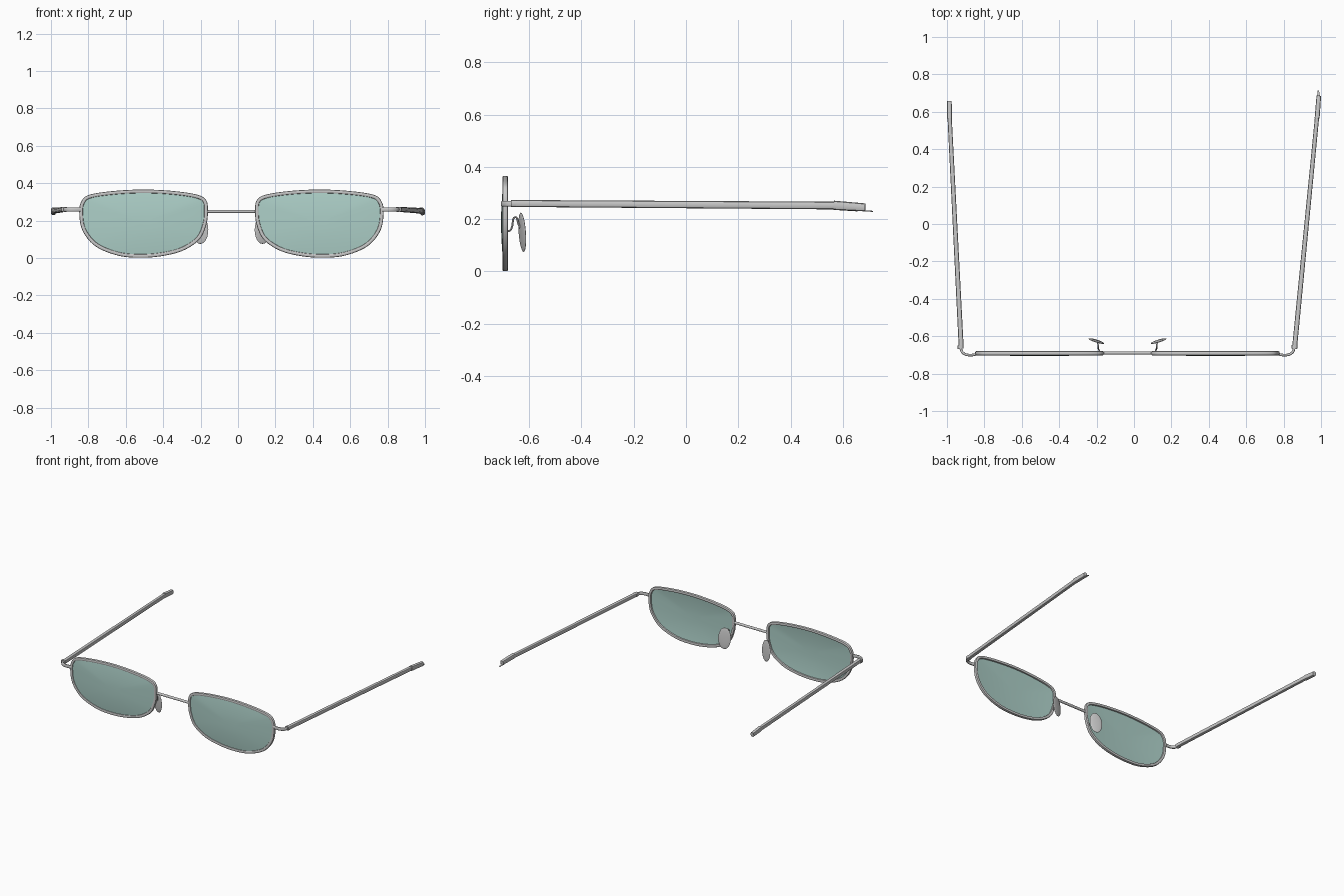
import bpy, bmesh, math
from mathutils import Vector

if "Cube" in bpy.data.objects:
    bpy.data.objects.remove(bpy.data.objects["Cube"])

AXIS = -0.035          # mirror plane of the front frame
RIM_Y = -0.691


def material(name, rgb):
    m = bpy.data.materials.new(name)
    m.diffuse_color = (*rgb, 1)
    m.use_nodes = True
    m.node_tree.nodes["Principled BSDF"].inputs["Base Color"].default_value = m.diffuse_color
    return m


METAL = material("light grey metal", (0.58, 0.58, 0.58))
TINT = material("pale teal lens", (0.42, 0.63, 0.58))


def finish(bm, name, mat, angle=40):
    bmesh.ops.recalc_face_normals(bm, faces=bm.faces)
    me = bpy.data.meshes.new(name)
    bm.to_mesh(me)
    bm.free()
    me.materials.append(mat)
    ob = bpy.data.objects.new(name, me)
    bpy.context.collection.objects.link(ob)
    bpy.ops.object.select_all(action='DESELECT')
    ob.select_set(True)
    bpy.context.view_layer.objects.active = ob
    bpy.ops.object.shade_smooth_by_angle(angle=math.radians(angle))
    return ob


def sweep(name, path, sizes, ref=(0, 0, 1), closed=False, n=12, power=0.6):
    """Sweep a rounded section (width, height) along a path; height follows ref."""
    pts = [Vector(p) for p in path]
    ref, k = Vector(ref), len(pts)
    if len(sizes) == 1:
        sizes = sizes * k
    bm = bmesh.new()
    rings = []
    for i, p in enumerate(pts):
        a = pts[(i - 1) % k] if closed or i else p
        b = pts[(i + 1) % k] if closed or i < k - 1 else p
        t = (b - a).normalized()
        side = t.cross(ref).normalized()
        up = side.cross(t)
        ring = []
        for j in range(n):
            ang = 2 * math.pi * (j + 0.5) / n
            c, s = math.cos(ang), math.sin(ang)
            c = math.copysign(abs(c) ** power, c) * sizes[i][0] / 2
            s = math.copysign(abs(s) ** power, s) * sizes[i][1] / 2
            ring.append(bm.verts.new(p + side * c + up * s))
        rings.append(ring)
    for i in range(k if closed else k - 1):
        r, q = rings[i], rings[(i + 1) % k]
        for j in range(n):
            bm.faces.new((r[j], r[(j + 1) % n], q[(j + 1) % n], q[j]))
    if not closed:
        bm.faces.new(rings[0])
        bm.faces.new(rings[-1])
    return finish(bm, name, METAL)


def spline(ctrl, steps, closed=True):
    """Catmull-Rom curve through the control points."""
    c = [Vector(p) for p in ctrl]
    k, out = len(c), []
    at = (lambda i: c[i % k]) if closed else (lambda i: c[max(0, min(k - 1, i))])
    for i in range(k if closed else k - 1):
        p0, p1, p2, p3 = at(i - 1), at(i), at(i + 1), at(i + 2)
        for s in range(steps):
            t = s / steps
            out.append(0.5 * (2 * p1 + (p2 - p0) * t + (2 * p0 - 5 * p1 + 4 * p2 - p3) * t * t
                              + (3 * p1 - p0 - 3 * p2 + p3) * t ** 3))
    if not closed:
        out.append(c[-1])
    return out


# Outer outline of the +x rim (x, z), counter-clockwise seen from the front
OUTLINE = [(0.099, 0.307), (0.091, 0.249), (0.099, 0.179), (0.136, 0.099), (0.222, 0.040),
           (0.329, 0.011), (0.447, 0.001), (0.570, 0.012), (0.692, 0.062), (0.762, 0.147),
           (0.779, 0.243), (0.768, 0.302), (0.725, 0.338), (0.596, 0.358), (0.436, 0.366),
           (0.275, 0.358), (0.147, 0.338)]
CURVE = spline([(x, 0, z) for x, z in OUTLINE], 6)


def inset(d):
    out, k = [], len(CURVE)
    for i, p in enumerate(CURVE):
        t = (CURVE[(i + 1) % k] - CURVE[i - 1]).normalized()
        out.append(p + Vector((-t.z, 0, t.x)) * d)
    return out


def lens(name, flip):
    """Thin domed lens that bulges to the front."""
    edge = inset(0.012)
    mid = Vector((0.435, 0, 0.19))
    bm = bmesh.new()
    layers = []
    for y0 in (-0.696, -0.690):
        rings = []
        for s in (1, 0.85, 0.65, 0.42, 0.2):
            y = y0 - 0.011 * (1 - s * s)
            rings.append([bm.verts.new(flip(*((mid + (p - mid) * s) + Vector((0, y, 0)))))
                          for p in edge])
        k = len(edge)
        for r, q in zip(rings, rings[1:]):
            for j in range(k):
                bm.faces.new((r[j], r[(j + 1) % k], q[(j + 1) % k], q[j]))
        bm.faces.new(rings[-1])
        layers.append(rings[0])
    a, b = layers
    for j in range(len(a)):
        bm.faces.new((a[j], a[(j + 1) % len(a)], b[(j + 1) % len(a)], b[j]))
    finish(bm, name, TINT)


def nose_pad(name, s):
    """Thin oval disc turned to face the nose."""
    bm = bmesh.new()
    bmesh.ops.create_uvsphere(bm, u_segments=24, v_segments=12, radius=1)
    a = math.radians(17)
    for v in bm.verts:
        x, y, z = v.co.x * 0.044, v.co.y * 0.006, v.co.z * 0.075
        x, y = x * math.cos(a) - y * math.sin(a), x * math.sin(a) + y * math.cos(a)
        v.co = (AXIS + s * (0.166 + x), -0.626 + y - 0.07 * z, 0.15 + z)
    finish(bm, name, METAL)


# Front frame, both sides
for s, label in ((1, "right"), (-1, "left")):
    def flip(x, y, z, s=s):
        return Vector((x if s > 0 else 2 * AXIS - x, y, z))

    sweep(label + "_rim", [flip(p.x, RIM_Y, p.z) for p in inset(0.010)],
          [(0.020, 0.022)], ref=(0, 1, 0), closed=True)
    lens(label + "_lens", flip)

    # Nose pad and its S-shaped wire
    nose_pad(label + "_nose_pad", s)
    wire = spline([(0.110, -0.690, 0.155), (0.118, -0.672, 0.157), (0.122, -0.664, 0.175),
                   (0.122, -0.660, 0.202), (0.122, -0.648, 0.206), (0.123, -0.640, 0.180),
                   (0.125, -0.629, 0.158)], 5, closed=False)
    sweep(label + "_nose_wire", [flip(*p) for p in wire], [(0.008, 0.008)],
          ref=(1, 0, 0), n=8, power=1)

    # End piece that curves back to the hinge
    bend = spline([(0.770, -0.696, 0.259), (0.800, -0.701, 0.259), (0.828, -0.698, 0.259),
                   (0.850, -0.683, 0.259), (0.858, -0.655, 0.259)], 4, closed=False)
    sweep(label + "_end_piece", [flip(*p) for p in bend], [(0.014, 0.022)])
    sweep(label + "_hinge", [flip(0.857, -0.667, 0.26), flip(0.859, -0.648, 0.26)],
          [(0.032, 0.028)])

# Bridge
sweep("bridge", [(0.100, -0.689, 0.249), (-0.170, -0.689, 0.249)], [(0.017, 0.017)], power=0.8)

# Temples and ear tips; the two sides splay and end differently
for label, hinge_x, end_x, tip_x, tip_y in (("right", 0.859, 0.979, 0.988, 0.685),
                                            ("left", -0.924, -0.986, -0.987, 0.656)):
    sweep(label + "_temple", [(hinge_x, -0.656, 0.260), (end_x, 0.575, 0.252)],
          [(0.027, 0.027), (0.023, 0.030)])
    sweep(label + "_ear_tip", [(end_x, 0.565, 0.253), (tip_x, tip_y, 0.245)],
          [(0.027, 0.036), (0.025, 0.031)])

# Thin sliver at the end of the right ear tip
sweep("right_tip_sliver", [(0.987, 0.675, 0.232), (0.985, 0.714, 0.230)],
      [(0.018, 0.006), (0.008, 0.004)], n=8)
